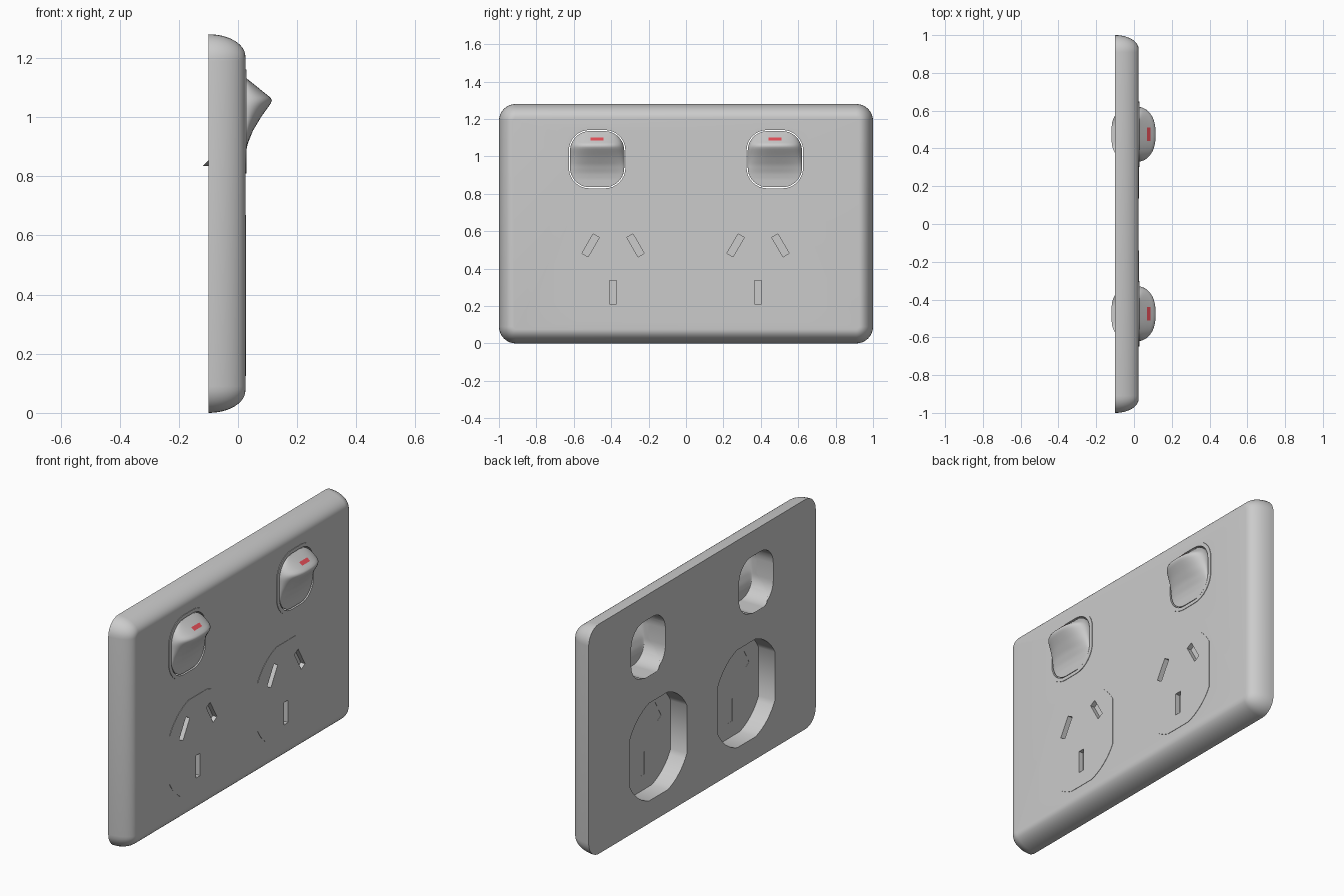
import bpy
import math

if "Cube" in bpy.data.objects:
    bpy.data.objects.remove(bpy.data.objects["Cube"])

FRONT, BACK = 0.025, -0.1


def make(name, verts, faces, angle=35):
    me = bpy.data.meshes.new(name)
    me.from_pydata(verts, [], faces)
    ob = bpy.data.objects.new(name, me)
    bpy.context.collection.objects.link(ob)
    smooth(ob, angle)
    return ob


def smooth(ob, angle=35):
    bpy.ops.object.select_all(action='DESELECT')
    ob.select_set(True)
    bpy.context.view_layer.objects.active = ob
    bpy.ops.object.shade_smooth_by_angle(angle=math.radians(angle))


def loft(name, rings):
    """rings: list of (x, outline), from back to front, capped at both ends"""
    n = len(rings[0][1])
    verts = [(x, y, z) for x, o in rings for y, z in o]
    faces = [list(reversed(range(n))), list(range(len(verts) - n, len(verts)))]
    for k in range(len(rings) - 1):
        for i in range(n):
            j = (i + 1) % n
            faces.append((k*n + i, k*n + j, (k+1)*n + j, (k+1)*n + i))
    return make(name, verts, faces)


def prism(name, outline, x0, x1):
    return loft(name, [(x0, outline), (x1, outline)])


def rounded_rect(cy, cz, hy, hz, r, seg=8):
    pts = []
    for q, (sy, sz) in enumerate(((1, 1), (-1, 1), (-1, -1), (1, -1))):
        for i in range(seg + 1):
            a = math.pi / 2 * (q + i / seg)
            pts.append((cy + sy*(hy - r) + r*math.cos(a), cz + sz*(hz - r) + r*math.sin(a)))
    return pts


def socket_outline(cy, cz, r=0.284, hy=0.25, hz=0.272, seg=8):
    # circle trimmed flat on four sides
    a0, a1 = math.acos(hy / r), math.asin(hz / r)
    return [(cy + r*math.cos(q*math.pi/2 + a), cz + r*math.sin(q*math.pi/2 + a))
            for q in range(4) for i in range(seg + 1)
            for a in [(a0 + (a1 - a0)*i/seg) if q % 2 == 0
                      else (math.pi/2 - a1 + (a1 - a0)*i/seg)]]


def slot_outline(cy, cz, w, h, ang):
    c, s = math.cos(ang), math.sin(ang)
    return [(cy + u*c - v*s, cz + u*s + v*c)
            for u, v in ((-w/2, -h/2), (w/2, -h/2), (w/2, h/2), (-w/2, h/2))]


def cut(ob, outlines):
    for o in outlines:
        cutter = prism("cutter", o, -0.3, 0.3)
        cutter.hide_render = True
        m = ob.modifiers.new("cut", 'BOOLEAN')
        m.operation, m.solver, m.object = 'DIFFERENCE', 'EXACT', cutter
        bpy.context.view_layer.objects.active = ob
        bpy.ops.object.modifier_apply(modifier=m.name)
        bpy.data.objects.remove(cutter)
    smooth(ob)


# Wall plate with an elliptical rounded edge
rings = []
for k in range(13):
    a = math.pi / 2 * k / 12
    d = 0.075 * (1 - math.cos(a))
    rings.append((BACK + (FRONT - BACK)*math.sin(a), rounded_rect(0, 0.64, 1 - d, 0.64 - d, 0.09 - d)))
plate = loft("wall_plate", rings)

SWITCH_Y, SWITCH_Z = (-0.475, 0.475), 0.985
SOCKET_Y, SOCKET_Z = (-0.39, 0.385), 0.3975
switch_holes = [rounded_rect(y, SWITCH_Z, 0.151, 0.156, 0.11) for y in SWITCH_Y]
cut(plate, switch_holes + [socket_outline(y, SOCKET_Z) for y in SOCKET_Y])

# Socket faces with three pin slots each
for n, y in enumerate(SOCKET_Y):
    face = prism(f"socket_face_{n}", socket_outline(y, SOCKET_Z), 0.0, FRONT + 0.002)
    slots = [slot_outline(y, 0.273, 0.037, 0.125, 0),
             slot_outline(y - 0.12, 0.524, 0.038, 0.12, -math.pi/6),
             slot_outline(y + 0.12, 0.524, 0.038, 0.12, math.pi/6)]
    cut(face, slots)
    verts = [(0.001, p, q) for o in slots for p, q in o]
    make(f"slot_backs_{n}", verts, [(i + 3, i + 2, i + 1, i) for i in (0, 4, 8)])

# Rocker side profile: (z, height above the plate)
PROFILE = [(0.835, 0), (0.88, .003), (0.91, .009), (0.955, .027), (1.0, .054), (1.045, .086),
           (1.055, .091), (1.065, .087), (1.08, .068), (1.11, .031), (1.135, 0)]


def height(z):
    for (z0, h0), (z1, h1) in zip(PROFILE, PROFILE[1:]):
        if z <= z1:
            return h0 + (h1 - h0)*(z - z0)/(z1 - z0)
    return 0.0


def rocker(name, cy, hw=0.145, hz=0.15, r=0.105, rows=44, cols=28):
    verts, faces = [], []
    for i in range(rows + 1):
        dz = -hz * math.cos(math.pi * i / rows)
        e = max(0.0, abs(dz) - (hz - r))
        w = hw - r + math.sqrt(max(0.0, r*r - e*e))
        for j in range(cols + 1):
            t = math.sin(math.pi * (j / cols - 0.5))
            f = math.sqrt(max(0.0, 1 - abs(t)**2.5))
            z = SWITCH_Z + dz
            verts.append((0.024 + height(z)*f, cy + t*w, z))
    c = cols + 1
    for i in range(rows):
        for j in range(cols):
            a = i*c + j
            faces.append((a, a + 1, a + c + 1, a + c))
    # open skirt reaching back through the hole, deepest at the bottom
    rim = (list(range(cols)) + [i*c + cols for i in range(rows)]
           + [rows*c + j for j in range(cols, 0, -1)] + [i*c for i in range(rows, 0, -1)])
    base = len(verts)
    for v in rim:
        _, y, z = verts[v]
        verts.append((min(0.0, -0.118 + (z - 0.835)), y, z))
    for k in range(len(rim)):
        m = (k + 1) % len(rim)
        faces.append((rim[k], base + k, base + m, rim[m]))
    return make(name, verts, faces, 50)


red = bpy.data.materials.new("indicator_red")
red.diffuse_color = (0.8, 0.08, 0.1, 1)
red.use_nodes = True
red.node_tree.nodes["Principled BSDF"].inputs["Base Color"].default_value = red.diffuse_color

# Switches: collar, rocker and red indicator
for n, y in enumerate(SWITCH_Y):
    collar = prism(f"switch_collar_{n}", rounded_rect(y, SWITCH_Z, 0.173, 0.175, 0.13), 0.022, FRONT + 0.003)
    cut(collar, [switch_holes[n]])
    rocker(f"switch_rocker_{n}", y)
    lo, hi = [(0.027 + height(z), z) for z in (1.086, 1.101)]
    mark = make(f"switch_indicator_{n}", [(lo[0], y - .035, lo[1]), (lo[0], y + .035, lo[1]),
                                          (hi[0], y + .035, hi[1]), (hi[0], y - .035, hi[1])], [(0, 1, 2, 3)])
    mark.data.materials.append(red)
